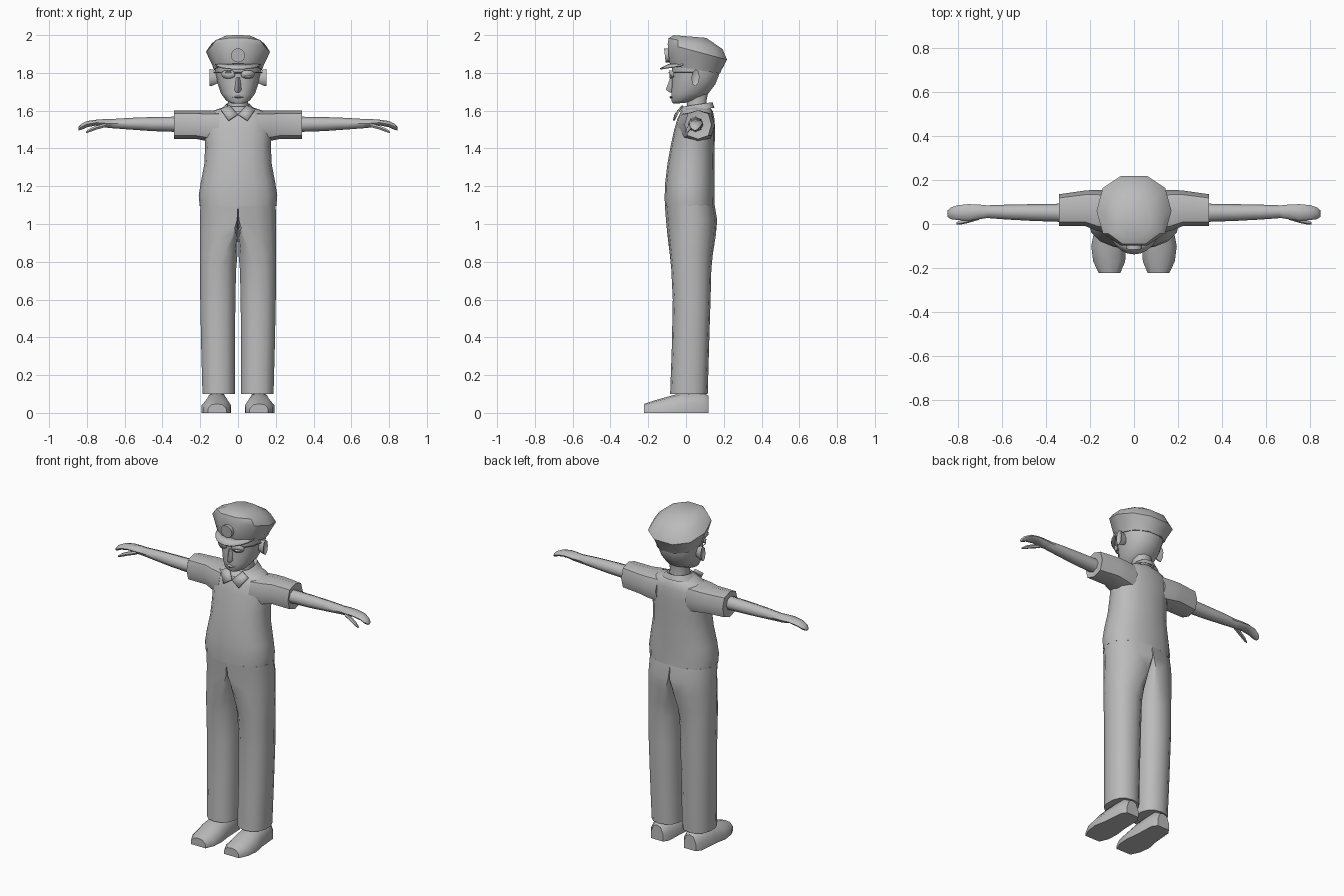
import bpy, bmesh, math
from mathutils import Vector

grey = bpy.data.materials.new("plain grey")
grey.diffuse_color = (0.5, 0.5, 0.5, 1)


def finish(name, bm, mirror=False, angle=50, thick=0):
    bmesh.ops.recalc_face_normals(bm, faces=bm.faces)
    me = bpy.data.meshes.new(name)
    bm.to_mesh(me)
    bm.free()
    ob = bpy.data.objects.new(name, me)
    bpy.context.collection.objects.link(ob)
    me.materials.append(grey)
    bpy.ops.object.select_all(action='DESELECT')
    ob.select_set(True)
    bpy.context.view_layer.objects.active = ob
    bpy.ops.object.shade_smooth_by_angle(angle=math.radians(angle))
    if thick:
        ob.modifiers.new("thickness", 'SOLIDIFY').thickness = thick
    if mirror:
        m = ob.modifiers.new("mirror", 'MIRROR')
        m.use_mirror_merge = False
    return ob


def loft(name, rings, caps=True, **kw):
    bm = bmesh.new()
    vs = [[bm.verts.new(p) for p in r] for r in rings]
    n = len(vs[0])
    for a, b in zip(vs, vs[1:]):
        for i in range(n):
            j = (i + 1) % n
            bm.faces.new((a[i], a[j], b[j], b[i]))
    if caps:
        bm.faces.new(vs[0])
        bm.faces.new(vs[-1])
    return finish(name, bm, **kw)


def sheet(name, pts, **kw):
    bm = bmesh.new()
    bm.faces.new([bm.verts.new(p) for p in pts])
    return finish(name, bm, **kw)


def oval(n, p=2.0, phase=0.0):
    out = []
    for i in range(n):
        a = 2 * math.pi * i / n + phase
        c, s = math.cos(a), math.sin(a)
        out.append((math.copysign(abs(c) ** (2 / p), c), math.copysign(abs(s) ** (2 / p), s)))
    return out


def z_ring(z, rx, y0, y1, n=16, p=2.3, z_back=None):
    """Horizontal ring from y0 to y1, tilted when z_back is given."""
    zb = z if z_back is None else z_back
    return [(rx * c, (y0 + y1) / 2 + (y1 - y0) / 2 * s, z + (zb - z) * (s + 1) / 2)
            for c, s in oval(n, p)]


def x_ring(x, y0, y1, z0, z1, n=8, p=2.0, phase=0.0):
    return [(x, (y0 + y1) / 2 + (y1 - y0) / 2 * c, (z0 + z1) / 2 + (z1 - z0) / 2 * s)
            for c, s in oval(n, p, phase)]


# Shirt body and sleeves
loft("shirt", [z_ring(*r) for r in (
    (1.095, .203, -.112, .152), (1.15, .208, -.113, .15), (1.22, .197, -.11, .15),
    (1.32, .178, -.098, .15), (1.42, .174, -.08, .152), (1.5, .18, -.062, .153),
    (1.56, .175, -.045, .15), (1.597, .14, -.025, .142), (1.62, .07, -.005, .125))])
loft("sleeves", [x_ring(*r, p=2.6) for r in (
    (.10, -.045, .15, 1.43, 1.602), (.17, -.03, .155, 1.44, 1.602),
    (.22, -.01, .152, 1.45, 1.602), (.34, -.008, .135, 1.45, 1.602),
    (.335, .008, .115, 1.47, 1.58))], mirror=True)

# Collar band and its two front points
loft("collar", [z_ring(1.595, .095, -.045, .15, z_back=1.615),
                z_ring(1.622, .062, -.015, .14, z_back=1.645),
                z_ring(1.61, .052, 0, .12, z_back=1.635)], caps=False)
sheet("collar_points", [(.092, -.03, 1.605), (.05, -.062, 1.545), (0, -.054, 1.578),
                        (.045, -.015, 1.625)], mirror=True, thick=.008)


# Trousers: each half is flat on the inside at the top and rounds into a leg
def leg_ring(z, xi, xc, xo, y0, y1):
    yc, ry = (y0 + y1) / 2, (y1 - y0) / 2
    pts = []
    for i in range(14):
        a = math.radians(-90) + 2 * math.pi * i / 14
        c, s = math.cos(a), math.sin(a)
        c2, s2 = math.copysign(abs(c) ** .87, c), math.copysign(abs(s) ** .87, s)
        pts.append((xc + (xo - xc if c > 0 else xc - xi) * c2, yc + ry * s2, z))
    return pts


loft("trousers", [leg_ring(*r) for r in (
    (1.1, 0, 0, .204, -.112, .152), (1.02, 0, .005, .205, -.106, .165),
    (.94, 0, .03, .206, -.098, .158), (.84, .001, .075, .205, -.086, .142),
    (.76, .008, .1, .203, -.078, .134), (.6, .012, .105, .202, -.07, .13),
    (.35, .014, .104, .197, -.075, .122), (.1, .014, .102, .19, -.084, .115))], mirror=True)


# Shoes
def shoe_ring(y, x0, x1, h, sole=0):
    c, w = (x0 + x1) / 2, (x1 - x0) / 2
    return [(c + w * u, y, sole + (h - sole) * v) for u, v in
            ((-1, 0), (1, 0), (1, .45), (.6, .9), (0, 1), (-.6, .9), (-1, .45))]


loft("shoes", [shoe_ring(*r) for r in (
    (.12, .07, .15, .09), (.09, .05, .17, .11), (-.03, .045, .18, .105),
    (-.1, .036, .194, .085), (-.17, .04, .185, .065), (-.222, .062, .16, .048))], mirror=True)

# Arms, hands and thumbs
loft("arms", [x_ring(*r) for r in (
    (.2, .005, .095, 1.485, 1.57), (.34, .01, .092, 1.488, 1.568),
    (.46, .014, .09, 1.492, 1.566), (.57, .02, .088, 1.5, 1.562),
    (.68, .028, .084, 1.508, 1.555))], mirror=True)
loft("hands", [x_ring(*r) for r in (
    (.66, .028, .084, 1.508, 1.556), (.70, .022, .088, 1.51, 1.556),
    (.75, .015, .09, 1.522, 1.552), (.80, .018, .085, 1.512, 1.545),
    (.83, .022, .075, 1.498, 1.53), (.845, .032, .062, 1.495, 1.513))], mirror=True)
loft("thumbs", [x_ring(*r, n=6) for r in (
    (.70, .02, .05, 1.512, 1.535), (.75, .005, .03, 1.498, 1.522),
    (.785, -.002, .018, 1.485, 1.507), (.805, -.002, .008, 1.48, 1.49))], mirror=True)

# Neck, head, ears and nose
loft("neck", [z_ring(1.58, .062, 0, .125, 10), z_ring(1.65, .052, .005, .11, 10),
              z_ring(1.72, .06, 0, .125, 10)])
loft("head", [z_ring(*r, n=14, p=2.2, z_back=b) for r, b in (
    ((1.638, .035, -.07, -.01), 1.64), ((1.65, .062, -.078, .05), 1.655),
    ((1.69, .09, -.08, .12), 1.69), ((1.745, .108, -.076, .158), 1.74),
    ((1.8, .12, -.076, .178), 1.79), ((1.87, .122, -.08, .18), 1.83))])
loft("ears", [[(x, .05 + s * dy, 1.775 + s * dy * .2 + c * dz) for s, c in oval(8)] for x, dy, dz in
              ((.1, .014, .026), (.132, .02, .042), (.15, .022, .045), (.142, .01, .03))],
     mirror=True)
loft("nose", [[(-.012, -.07, 1.775), (.012, -.07, 1.775), (0, -.083, 1.775)],
              [(-.022, -.07, 1.71), (.022, -.07, 1.71), (0, -.107, 1.712)],
              [(-.015, -.07, 1.695), (.015, -.07, 1.695), (0, -.085, 1.695)]])
loft("lips", [[(x, -.077 + .012 * c * k - abs(x) * -.2, 1.672 + .008 * s * k) for c, s in oval(6)]
              for x, k in ((-.03, .2), (0, 1), (.03, .2))])


# Glasses: two lenses, a bridge and side arms
sheet("lenses", [(.052 + .036 * c, -.088 + .022 * max(c, 0), 1.792 + .022 * s)
                 for c, s in oval(12, 2.5)], mirror=True, thick=.004)
loft("bridge", [x_ring(x, -.094, -.088, 1.798, 1.804, 4) for x in (-.02, .02)])
loft("side_arms", [[(x + .002 * c, y, 1.803 + .003 * s) for c, s in oval(4)] for x, y in
                   ((.088, -.066), (.118, -.02), (.13, .05))], mirror=True)

# Cap: tilted band, flared crown, brim and round badge
loft("cap", [z_ring(z, rx, y0, y1, 10, 2.3, zb) for z, rx, y0, y1, zb in (
    (1.84, .128, -.088, .185, 1.795), (1.865, .136, -.096, .195, 1.815),
    (1.955, .17, -.104, .224, 1.868), (1.985, .14, -.098, .2, 1.925),
    (2.0, .075, -.07, .11, 1.985))], angle=40)
arc = [math.radians(200 + 14 * i) for i in range(11)]
bm = bmesh.new()
inner = [bm.verts.new((.127 * math.cos(a), .03 + .115 * math.sin(a), 1.85)) for a in arc]
outer = [bm.verts.new((.128 * math.cos(a), .03 + .168 * math.sin(a),
                       1.85 - .025 * max(0, -math.sin(a)))) for a in arc]
for i in range(10):
    bm.faces.new((inner[i], inner[i + 1], outer[i + 1], outer[i]))
finish("cap_brim", bm, thick=.008)
loft("badge", [[(.037 * c, y - .05 * s * .08, 1.893 + .037 * s) for c, s in oval(16)]
               for y in (-.09, -.112)], angle=30)
